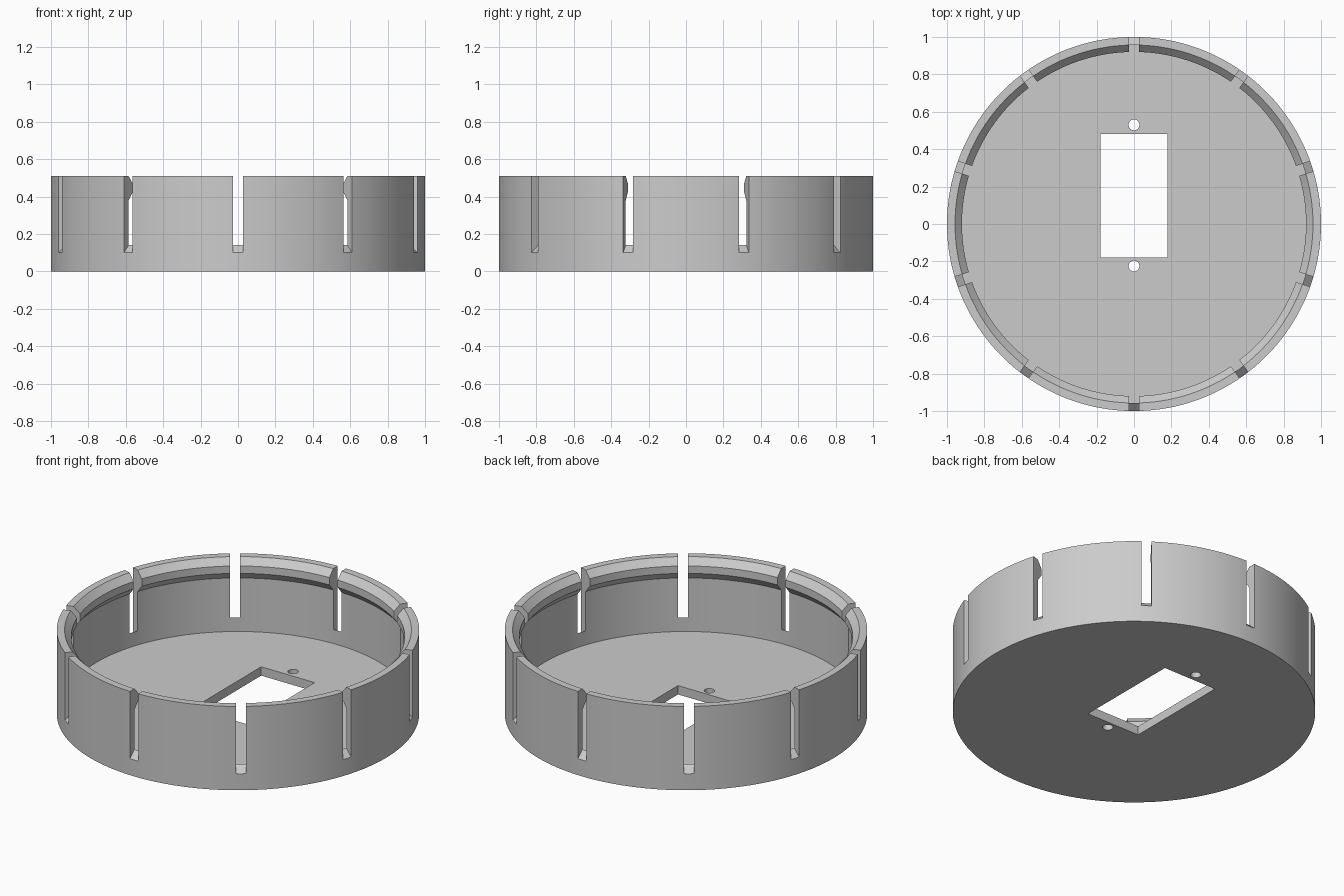
import bpy, bmesh
from math import pi, radians
from mathutils import Matrix, Vector

if "Cube" in bpy.data.objects:
    bpy.data.objects.remove(bpy.data.objects["Cube"], do_unlink=True)

HEIGHT, FLOOR = 0.51, 0.054
WALL, LIP = 0.957, 0.92      # inner radii of the wall and of the snap lip
SLOTS, SLOT_WIDTH = 10, 0.056
SEGMENTS = 180

grey = bpy.data.materials.new("plain grey")
grey.use_nodes = True
colour = (0.6, 0.6, 0.6, 1)
grey.diffuse_color = colour
grey.node_tree.nodes["Principled BSDF"].inputs["Base Color"].default_value = colour


def make_object(name, bm):
    bmesh.ops.recalc_face_normals(bm, faces=bm.faces)
    mesh = bpy.data.meshes.new(name)
    bm.to_mesh(mesh)
    bm.free()
    obj = bpy.data.objects.new(name, mesh)
    bpy.context.collection.objects.link(obj)
    return obj


# Round tray: one turned profile with a chamfered snap lip inside the rim
bm = bmesh.new()
profile = [(0, 0), (1, 0), (1, HEIGHT), (WALL, HEIGHT), (LIP, 0.47),
           (LIP, 0.425), (WALL, 0.38), (WALL, FLOOR), (0, FLOOR)]
verts = [bm.verts.new((r, 0, z)) for r, z in profile]
edges = [bm.edges.new(pair) for pair in zip(verts, verts[1:])]
bmesh.ops.spin(bm, geom=verts + edges, cent=(0, 0, 0), axis=(0, 0, 1),
               angle=2 * pi, steps=SEGMENTS, use_merge=False)
bmesh.ops.remove_doubles(bm, verts=bm.verts, dist=0.0001)
centres = [v for v in bm.verts if v.co.xy.length < 0.001]
bmesh.ops.dissolve_verts(bm, verts=centres)
tray = make_object("round_tray", bm)
tray.data.materials.append(grey)

# Cutter: ten rim slots whose bottoms slope down and outwards
bm = bmesh.new()
slot_profile = [(0.86, 0.23), (1.05, 0.0535), (1.05, 0.6), (0.86, 0.6)]
for i in range(SLOTS):
    turn = Matrix.Rotation(pi / 2 + i * 2 * pi / SLOTS, 3, "Z")
    face = bm.faces.new([bm.verts.new(turn @ Vector((r, -SLOT_WIDTH / 2, z)))
                         for r, z in slot_profile])
    side = bmesh.ops.extrude_face_region(bm, geom=[face])["geom"]
    bmesh.ops.translate(bm, vec=turn @ Vector((0, SLOT_WIDTH, 0)),
                        verts=[g for g in side if isinstance(g, bmesh.types.BMVert)])

# Cutter: rectangular window and two screw holes in the floor
window = Matrix.Translation((0, 0.15, 0)) @ Matrix.Diagonal((0.36, 0.66, 0.3, 1))
bmesh.ops.create_cube(bm, size=1, matrix=window)
for y in (0.53, -0.225):
    bmesh.ops.create_cone(bm, cap_ends=True, segments=32, radius1=0.029,
                          radius2=0.029, depth=0.3,
                          matrix=Matrix.Translation((0, y, 0)))
cutter = make_object("opening_cutter", bm)
cutter.hide_render = True

# Cut the openings and finish the shading
cut = tray.modifiers.new("openings", "BOOLEAN")
cut.operation, cut.solver, cut.object = "DIFFERENCE", "EXACT", cutter
bpy.ops.object.select_all(action="DESELECT")
tray.select_set(True)
bpy.context.view_layer.objects.active = tray
bpy.ops.object.modifier_apply(modifier=cut.name)
bpy.data.objects.remove(cutter, do_unlink=True)
bpy.ops.object.shade_smooth_by_angle(angle=radians(25))
